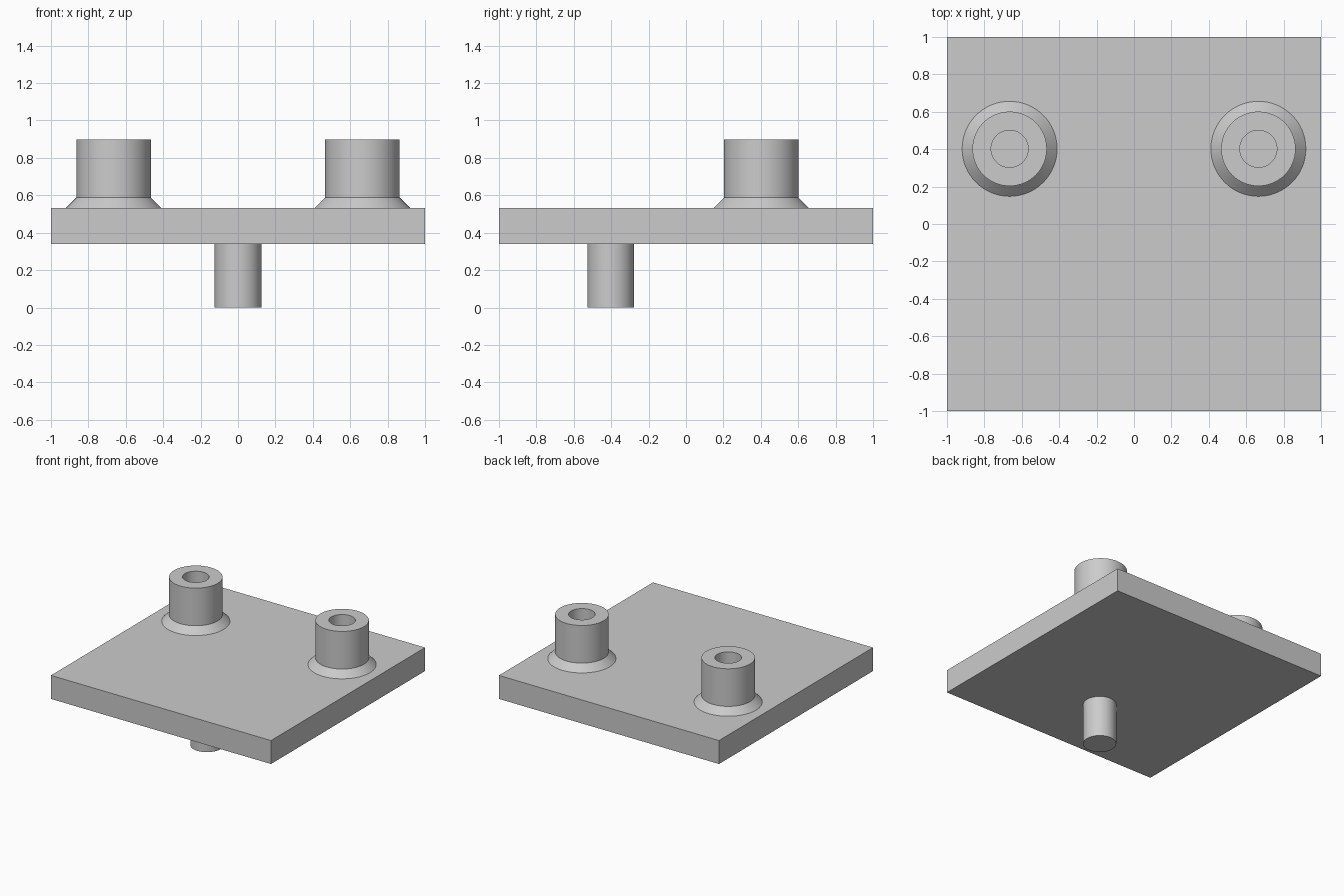
import bpy, bmesh, math

cube = bpy.data.objects.get("Cube")
if cube:
    bpy.data.objects.remove(cube, do_unlink=True)

SEGMENTS = 64
PLATE_BOTTOM, PLATE_TOP, BOSS_TOP = 0.34, 0.533, 0.897

grey = bpy.data.materials.new("light_grey")
grey.use_nodes = True
grey.diffuse_color = (0.6, 0.6, 0.6, 1)
grey.node_tree.nodes["Principled BSDF"].inputs["Base Color"].default_value = (0.6, 0.6, 0.6, 1)


def finish(name, bm, location):
    """Turn a bmesh into a named, shaded object."""
    bmesh.ops.recalc_face_normals(bm, faces=bm.faces)
    mesh = bpy.data.meshes.new(name)
    bm.to_mesh(mesh)
    bm.free()
    mesh.materials.append(grey)
    obj = bpy.data.objects.new(name, mesh)
    obj.location = location
    bpy.context.collection.objects.link(obj)
    bpy.ops.object.select_all(action="DESELECT")
    obj.select_set(True)
    bpy.context.view_layer.objects.active = obj
    bpy.ops.object.shade_smooth_by_angle(angle=math.radians(30))
    return obj


def revolve(name, profile, location):
    """Spin a closed (radius, height) profile around z."""
    bm = bmesh.new()
    verts = [bm.verts.new((r, 0, z)) for r, z in profile]
    edges = [bm.edges.new((v, verts[i - 1])) for i, v in enumerate(verts)]
    bmesh.ops.spin(bm, geom=verts + edges, cent=(0, 0, 0), axis=(0, 0, 1),
                   angle=math.tau, steps=SEGMENTS, use_duplicate=False)
    bmesh.ops.remove_doubles(bm, verts=bm.verts, dist=0.0001)
    return finish(name, bm, location)


# Square base plate
bm = bmesh.new()
bmesh.ops.create_cube(bm, size=1)
bmesh.ops.scale(bm, vec=(2, 2, PLATE_TOP - PLATE_BOTTOM), verts=bm.verts)
finish("base_plate", bm, (0, 0, (PLATE_TOP + PLATE_BOTTOM) / 2))

# Two hollow bosses with flared feet, bored down to the plate
boss_profile = [(0.254, PLATE_TOP), (0.199, 0.588), (0.199, BOSS_TOP),
                (0.099, BOSS_TOP), (0.099, PLATE_TOP)]
for side, x in (("left", 0.665), ("right", -0.665)):
    revolve(side + "_boss", boss_profile, (x, 0.402, 0))

# Solid locating pin under the plate
bm = bmesh.new()
bmesh.ops.create_cone(bm, cap_ends=True, segments=SEGMENTS,
                      radius1=0.125, radius2=0.125, depth=PLATE_BOTTOM)
finish("locating_pin", bm, (0, -0.402, PLATE_BOTTOM / 2))
